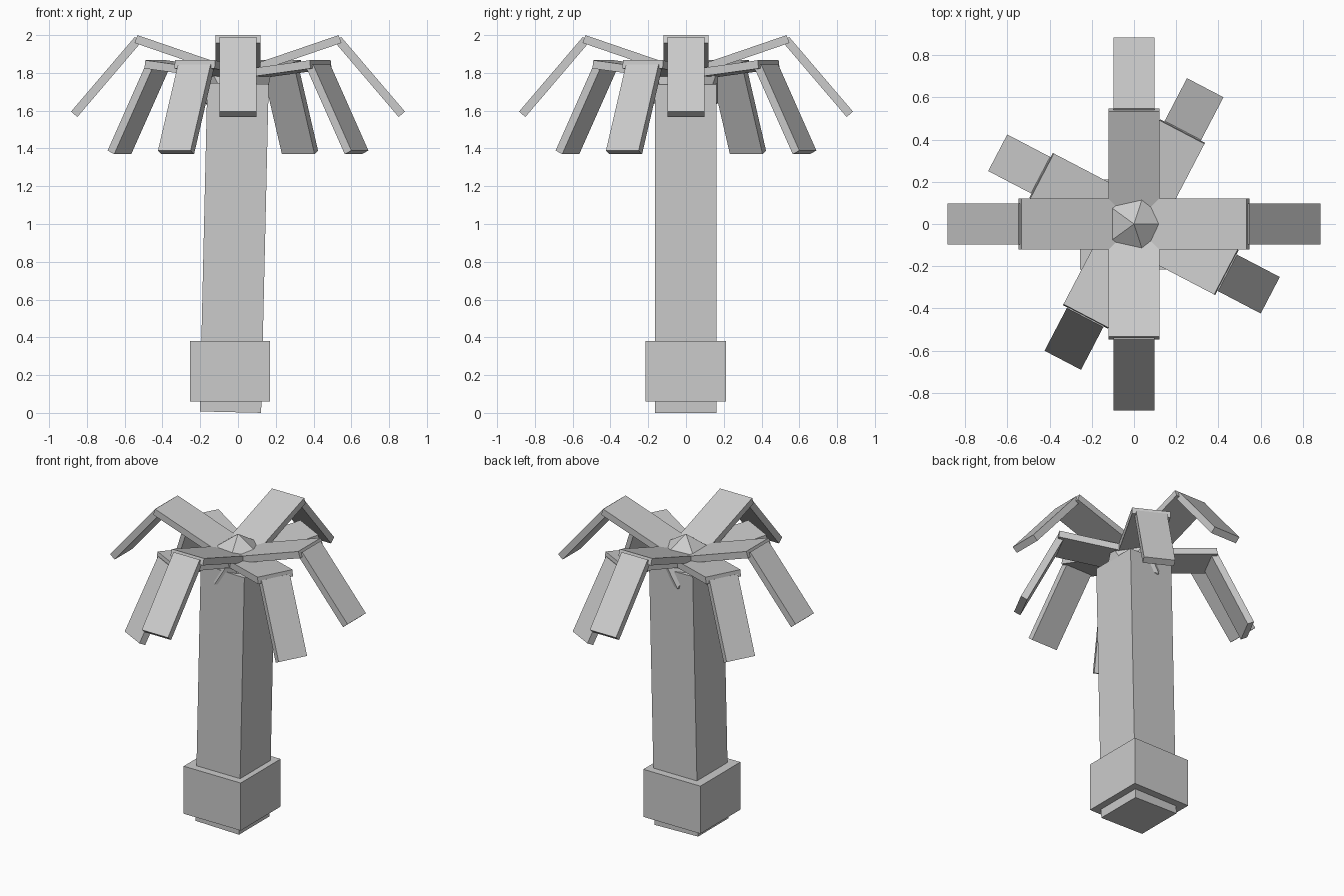
import bpy, bmesh
from math import radians
from mathutils import Matrix, Vector

cube = bpy.data.objects.get("Cube")
if cube:
    bpy.data.objects.remove(cube, do_unlink=True)

grey = bpy.data.materials.new("plain_grey")
grey.use_nodes = True
grey.diffuse_color = (0.6, 0.6, 0.6, 1)
grey.node_tree.nodes["Principled BSDF"].inputs["Base Color"].default_value = (0.6, 0.6, 0.6, 1)


def finish(name, bm, matrix):
    mesh = bpy.data.meshes.new(name)
    bm.to_mesh(mesh)
    bm.free()
    mesh.materials.append(grey)
    ob = bpy.data.objects.new(name, mesh)
    ob.matrix_world = matrix
    bpy.context.collection.objects.link(ob)
    return ob


def box(name, size, centre, matrix):
    bm = bmesh.new()
    bmesh.ops.create_cube(bm, size=1)
    bmesh.ops.scale(bm, vec=Vector(size), verts=bm.verts)
    bmesh.ops.translate(bm, vec=Vector(centre), verts=bm.verts)
    return finish(name, bm, matrix)


def plank(name, turn, tip, pitch, length, width, thick=0.044):
    # The tip is the upper outer edge; the plank runs back from it
    place = (Matrix.Rotation(radians(turn), 4, "Z")
             @ Matrix.Translation((tip[0], 0, tip[1]))
             @ Matrix.Rotation(radians(pitch), 4, "Y"))
    return box(name, (length, width, thick), (-length / 2, 0, -thick / 2), place)


# Slightly leaning trunk
box("trunk", (0.325, 0.325, 1.74), (0, 0, 0.87),
    Matrix.Translation((-0.04, -0.002, 0.004)) @ Matrix.Rotation(0.023, 4, "Y"))

# Square collar around the foot
box("base_collar", (0.425, 0.425, 0.32), (0, 0, 0), Matrix.Translation((-0.042, -0.002, 0.22)))

# Faceted crown
bm = bmesh.new()
bmesh.ops.create_icosphere(bm, subdivisions=1, radius=0.2)
finish("crown", bm, Matrix.Translation((0, 0, 1.73)))

# High fronds on the axes, lower drooping fronds between them
for i in range(4):
    turn = 90 * i
    plank(f"high_frond_inner_{i}", turn, (0.533, 2.0), -18.9, 0.52, 0.24)
    plank(f"high_frond_outer_{i}", turn, (0.884, 1.595), 49.5, 0.52, 0.195)
    turn -= 27.6
    plank(f"low_frond_inner_{i}", turn, (0.491, 1.867), -7, 0.46, 0.24)
    plank(f"low_frond_outer_{i}", turn, (0.728, 1.389), 63.4, 0.51, 0.195)
